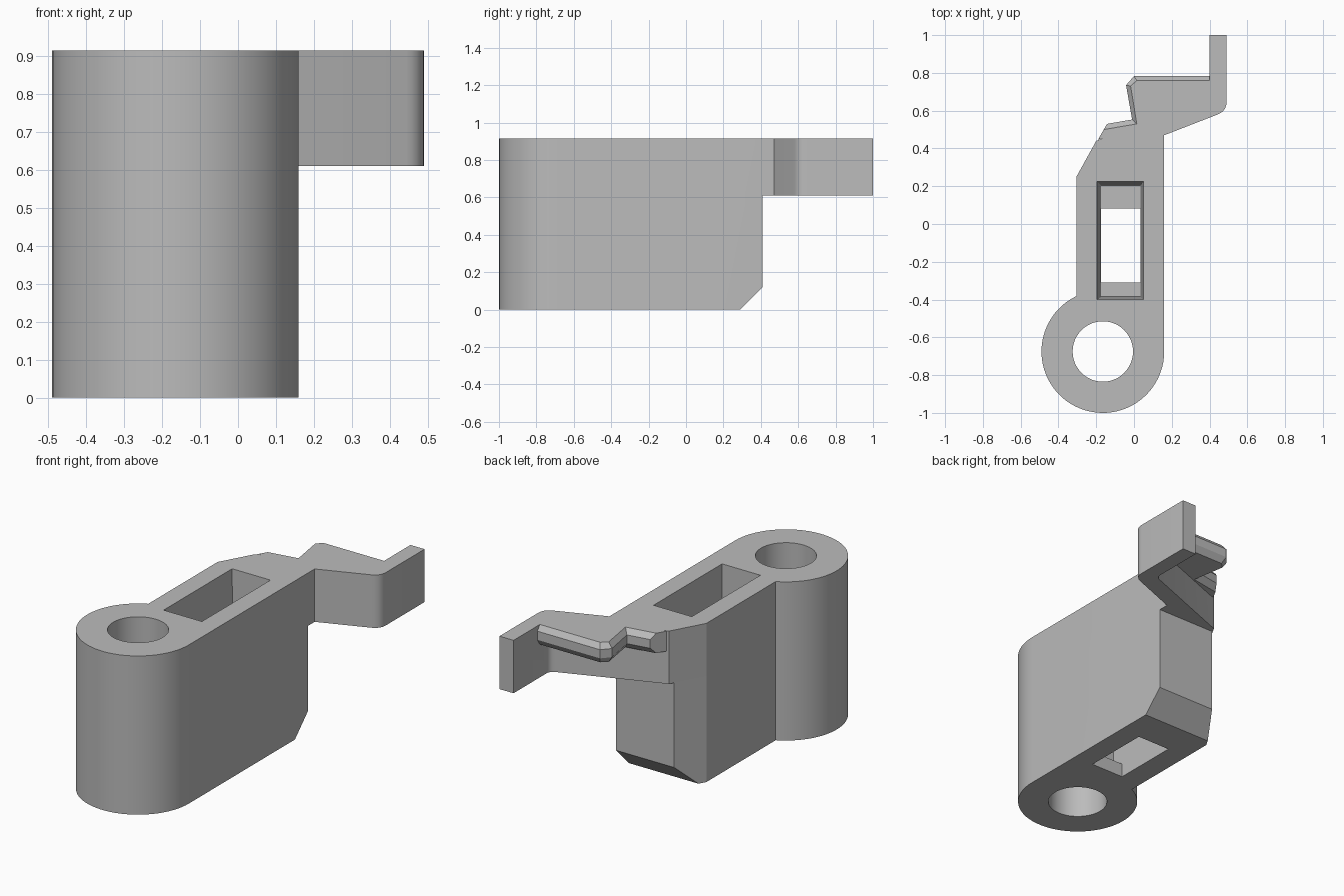
import bpy, bmesh
from math import pi, cos, sin, radians, atan2
from mathutils import Vector

cube = bpy.data.objects.get("Cube")
if cube:
    bpy.data.objects.remove(cube)

grey = bpy.data.materials.new("plain grey")
grey.use_nodes = True
grey.diffuse_color = (0.5, 0.5, 0.5, 1)
grey.node_tree.nodes["Principled BSDF"].inputs["Base Color"].default_value = (0.5, 0.5, 0.5, 1)

H, ARM_Z = 0.915, 0.61
CX, CY, R = -0.165, -0.675, 0.325


def loft(name, rings):
    """Closed solid through rings of (outline, height)."""
    bm = bmesh.new()
    loops = [[bm.verts.new((x, y, z)) for x, y in pts] for pts, z in rings]
    for low, high in zip(loops, loops[1:]):
        for i in range(len(low)):
            j = (i + 1) % len(low)
            bm.faces.new((low[i], low[j], high[j], high[i]))
    bm.faces.new(loops[0][::-1])
    bm.faces.new(loops[-1])
    bmesh.ops.recalc_face_normals(bm, faces=bm.faces)
    mesh = bpy.data.meshes.new(name)
    bm.to_mesh(mesh)
    bm.free()
    mesh.materials.append(grey)
    ob = bpy.data.objects.new(name, mesh)
    bpy.context.collection.objects.link(ob)
    return ob


def prism(name, pts, z0, z1):
    return loft(name, [(pts, z0), (pts, z1)])


def rect(x0, x1, y0, y1):
    return [(x0, y0), (x1, y0), (x1, y1), (x0, y1)]


def arc(cx, cy, r, a0, a1, n):
    return [(cx + r * cos(a0 + (a1 - a0) * i / n),
             cy + r * sin(a0 + (a1 - a0) * i / n)) for i in range(n + 1)]


def fillet(before, corner, after, d, n=6):
    """Round a corner with a quadratic curve, starting d away from it."""
    c = Vector(corner)
    p = c + (Vector(before) - c).normalized() * d
    q = c + (Vector(after) - c).normalized() * d
    return [tuple(p * (1 - t) ** 2 + c * 2 * t * (1 - t) + q * t * t)
            for t in (i / n for i in range(n + 1))]


def combine(target, tool, operation):
    mod = target.modifiers.new(operation, 'BOOLEAN')
    mod.operation, mod.solver, mod.object = operation, 'EXACT', tool
    bpy.context.view_layer.objects.active = target
    bpy.ops.object.modifier_apply(modifier=mod.name)
    bpy.data.objects.remove(tool)


# Barrel outline, from the left-hand wall junction round to the straight side
junction = (-0.305, CY + 0.293)
start = atan2(junction[1] - CY, junction[0] - CX)
barrel = arc(CX, CY, R, start, 2 * pi, 48)

# Lower body, cut short behind
lower = barrel + [(0.16, 0.41), (-0.212, 0.41), (-0.305, 0.25)]
body = prism("lever_body", lower, 0, ARM_Z)

# Upper body with the cranked arm
elbow, inner = (0.49, 0.598), (0.40, 0.67)
upper = (barrel + [(0.16, 0.47)]
         + fillet((0.16, 0.47), elbow, (0.49, 1), 0.05)
         + [(0.49, 1), (0.40, 1)]
         + fillet((0.40, 1), inner, (-0.20, 0.44), 0.03)
         + [(-0.20, 0.44), (-0.305, 0.25)])
combine(body, prism("arm", upper, ARM_Z, H), 'UNION')

# Bevelled catch lip along the top rear edge
root = [(-0.19, 0.448), (0.1, 0.5), (0.42, 0.62)]
rim = [(0.42, 0.783), (0, 0.783), (-0.042, 0.735), (-0.01, 0.553), (-0.143, 0.53)]
edge = [(0.42, 0.76), (0.015, 0.76), (-0.018, 0.73), (0.015, 0.53), (-0.16, 0.50)]
lip = loft("catch_lip", [(edge + root, 0.80), (rim + root, 0.835),
                         (rim + root, 0.885), (edge + root, H)])
combine(body, lip, 'UNION')

# Pivot bore
combine(body, prism("bore_cutter", arc(CX, CY, 0.16, 0, 2 * pi * 47 / 48, 47), -0.1, 1.1), 'DIFFERENCE')

# Tapered pocket with a shorter slot through its floor
pocket = loft("pocket_cutter", [(rect(-0.175, 0.035, -0.385, 0.205), 0.08),
                                (rect(-0.195, 0.05, -0.40, 0.225), H + 0.01)])
combine(body, pocket, 'DIFFERENCE')
combine(body, prism("slot_cutter", rect(-0.175, 0.035, -0.31, 0.083), -0.1, 0.2), 'DIFFERENCE')

# Chamfer under the rear edge
wedge = loft("chamfer_cutter", [(rect(-0.6, 0.6, 0.19, 0.7), -0.1),
                                (rect(-0.6, 0.6, 0.49, 0.7), 0.2)])
combine(body, wedge, 'DIFFERENCE')

# Smooth the round parts, keep hard edges
bpy.ops.object.select_all(action='DESELECT')
body.select_set(True)
bpy.context.view_layer.objects.active = body
bpy.ops.object.shade_smooth_by_angle(angle=radians(20))
